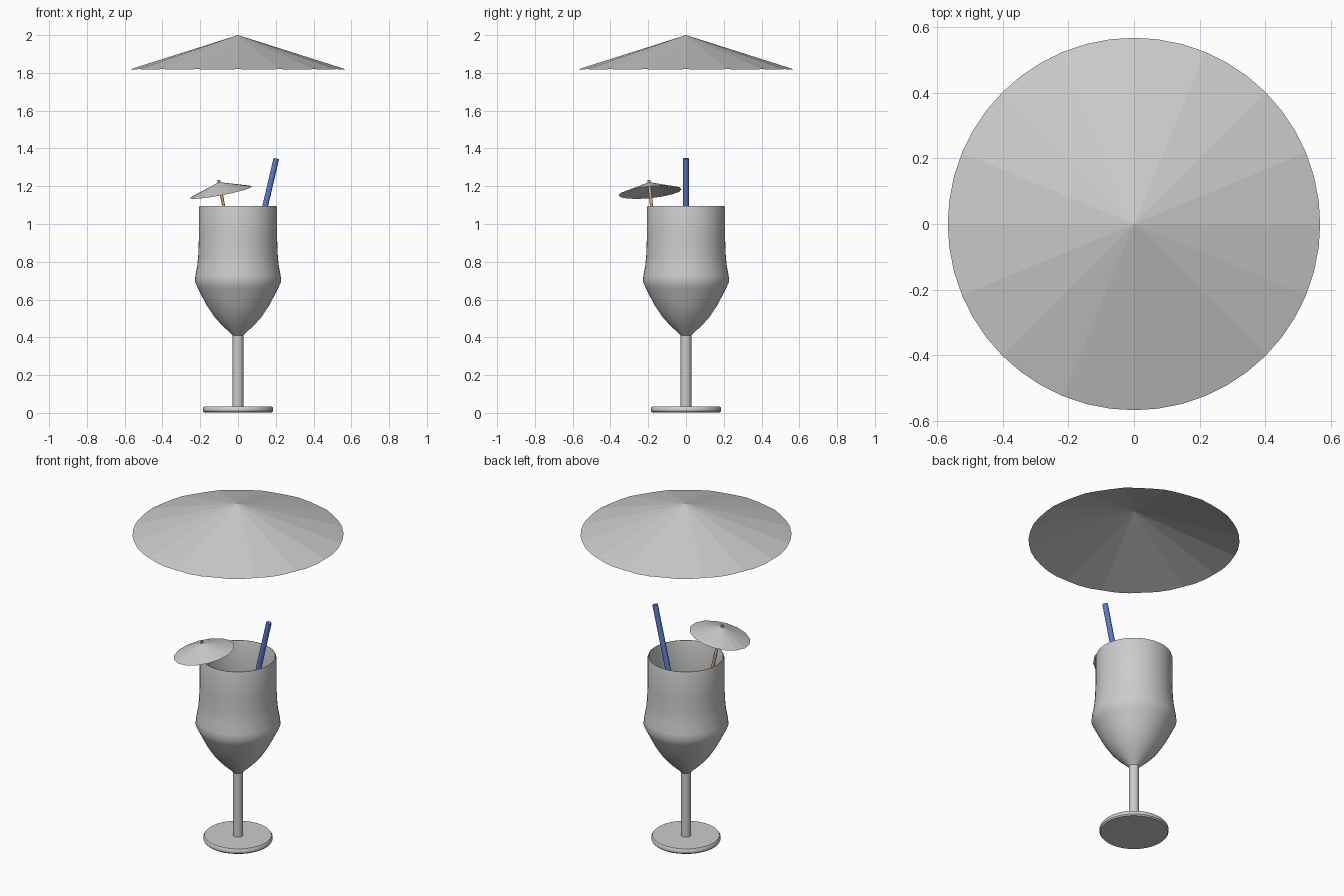
import bpy, bmesh
from math import sin, cos, pi, radians
from mathutils import Vector

if "Cube" in bpy.data.objects:
    bpy.data.objects.remove(bpy.data.objects["Cube"])


def material(name, rgb):
    m = bpy.data.materials.new(name)
    m.diffuse_color = (*rgb, 1)
    m.use_nodes = True
    m.node_tree.nodes["Principled BSDF"].inputs["Base Color"].default_value = m.diffuse_color
    return m


def finish(name, bm, smooth=None, mat=None):
    bmesh.ops.remove_doubles(bm, verts=bm.verts, dist=1e-5)
    me = bpy.data.meshes.new(name)
    bm.normal_update()
    bm.to_mesh(me)
    bm.free()
    ob = bpy.data.objects.new(name, me)
    bpy.context.collection.objects.link(ob)
    if mat:
        me.materials.append(mat)
    if smooth:
        bpy.ops.object.select_all(action='DESELECT')
        ob.select_set(True)
        bpy.context.view_layer.objects.active = ob
        bpy.ops.object.shade_smooth_by_angle(angle=radians(smooth))
    return ob


def lathe(name, profile, segments=48):
    bm = bmesh.new()
    verts = [bm.verts.new((r, 0, z)) for r, z in profile]
    edges = [bm.edges.new(p) for p in zip(verts, verts[1:])]
    bmesh.ops.spin(bm, geom=verts + edges, axis=(0, 0, 1), cent=(0, 0, 0),
                   angle=2 * pi, steps=segments, use_duplicate=False)
    bmesh.ops.remove_doubles(bm, verts=bm.verts, dist=1e-5)
    bmesh.ops.recalc_face_normals(bm, faces=bm.faces)
    return finish(name, bm, smooth=40)


def rod(name, start, end, radius, mat):
    start, end = Vector(start), Vector(end)
    axis = end - start
    bm = bmesh.new()
    bmesh.ops.create_cone(bm, cap_ends=True, segments=16, radius1=radius,
                          radius2=radius, depth=axis.length)
    ob = finish(name, bm, 40, mat)
    ob.location = (start + end) / 2
    ob.rotation_euler = axis.to_track_quat('Z', 'Y').to_euler()
    return ob


def canopy(name, radius, height, arc, panels=16):
    # flat panels around an open cone; arc > 1 rounds the outer edge of each
    bm = bmesh.new()
    step = 2 * pi / panels
    for i in range(panels):
        tri = [bm.verts.new((0, 0, height))]
        for k in range(arc + 1):
            d = k / arc * step
            drop = radius * cos(d - step / 2) / cos(step / 2)  # stay in the panel plane
            a = i * step + d
            tri.append(bm.verts.new((radius * cos(a), radius * sin(a),
                                     height * (1 - drop / radius))))
        bm.faces.new(tri)
    return finish(name, bm)


# Goblet: foot, stem, bowl outside, rounded rim, bowl inside
lathe("glass", [
    (0, 0.003), (0.18, 0.003), (0.186, 0.010), (0.186, 0.025), (0.18, 0.033),
    (0.028, 0.033), (0.028, 0.41), (0.045, 0.427), (0.085, 0.464),
    (0.125, 0.508), (0.163, 0.565), (0.188, 0.612), (0.212, 0.66),
    (0.229, 0.695), (0.225, 0.73), (0.215, 0.785), (0.210, 0.84),
    (0.207, 0.93), (0.207, 1.085), (0.204, 1.095), (0.200, 1.095),
    (0.197, 1.085), (0.197, 0.93), (0.200, 0.84), (0.206, 0.78),
    (0.217, 0.70), (0.200, 0.66), (0.153, 0.568), (0.115, 0.512),
    (0.06, 0.456), (0, 0.43)])

# Drinking straw leaning out of the bowl
rod("straw", (0.0, 0, 0.48), (0.203, 0, 1.347), 0.015,
    material("straw_blue", (0.10, 0.20, 0.60)))

# Small cocktail umbrella, tilted with its stick
axis = Vector((-0.19, -0.10, 1)).normalized()
centre = Vector((-0.09, -0.19, 1.168))
small = canopy("small_umbrella", 0.168, 0.055, 1)
small.location = centre
small.rotation_euler = Vector((0, 0, 1)).rotation_difference(axis).to_euler()
rod("umbrella_stick", centre - axis * 0.42, centre + axis * 0.066, 0.008,
    material("stick_wood", (0.60, 0.38, 0.20)))

# Large round canopy hovering above the glass
canopy("large_canopy", 0.568, 0.18, 3).location.z = 1.82
